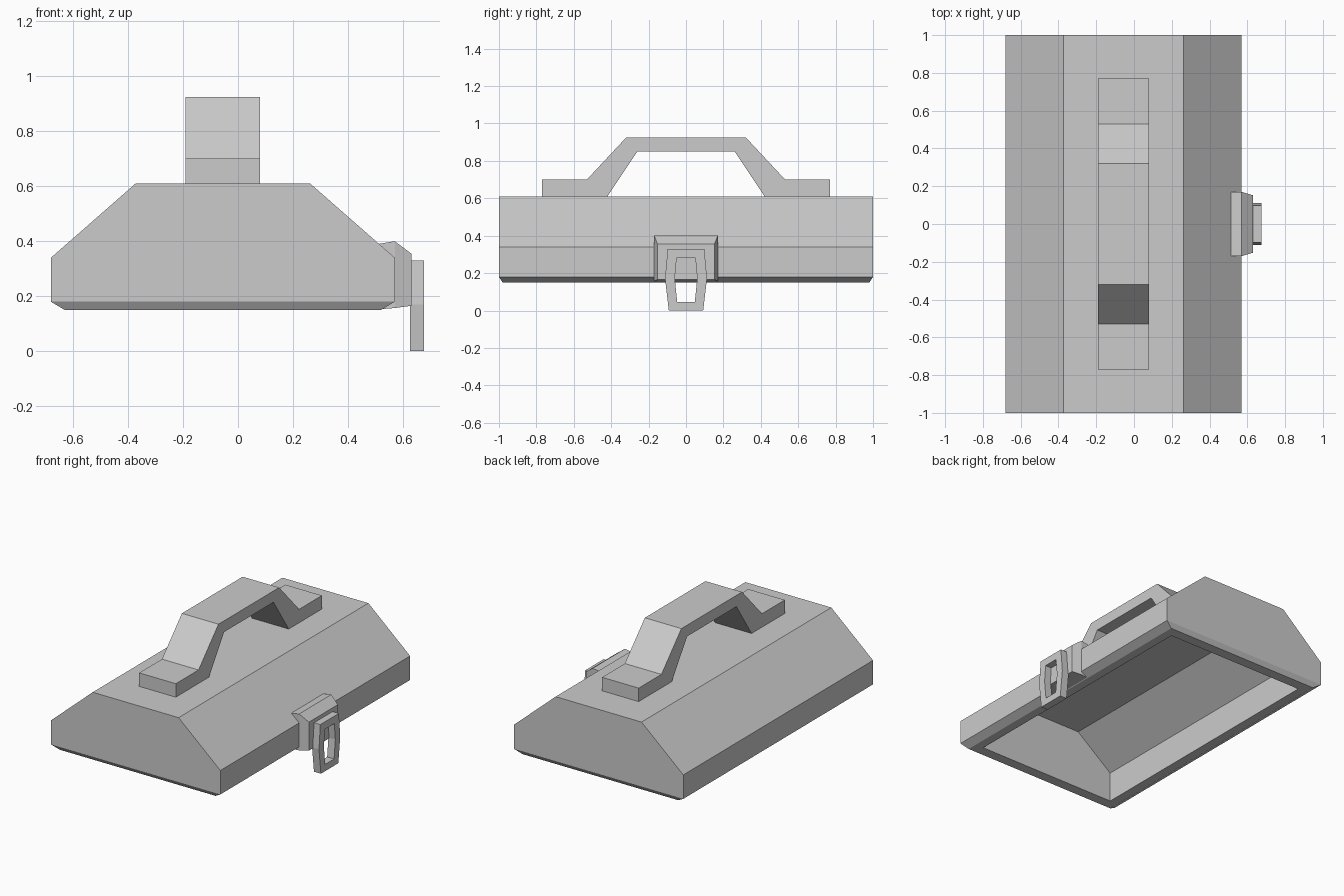
import bpy, bmesh
from mathutils import Vector

cube = bpy.data.objects.get("Cube")
if cube:
    bpy.data.objects.remove(cube, do_unlink=True)

grey = bpy.data.materials.new("plain grey")
grey.use_nodes = True
grey.diffuse_color = (0.6, 0.6, 0.6, 1)
grey.node_tree.nodes["Principled BSDF"].inputs["Base Color"].default_value = (0.6, 0.6, 0.6, 1)


def finish(name, bm):
    bmesh.ops.recalc_face_normals(bm, faces=bm.faces)
    mesh = bpy.data.meshes.new(name)
    bm.to_mesh(mesh)
    bm.free()
    mesh.materials.append(grey)
    obj = bpy.data.objects.new(name, mesh)
    bpy.context.collection.objects.link(obj)
    return obj


def loft(bm, rings, cap_start=True, cap_end=True):
    """Skin rings of points with quads; return the rings of vertices."""
    loops = [[bm.verts.new(p) for p in ring] for ring in rings]
    n = len(loops[0])
    for a, b in zip(loops, loops[1:]):
        for i in range(n):
            j = (i + 1) % n
            bm.faces.new((a[i], a[j], b[j], b[i]))
    if cap_start:
        bm.faces.new(loops[0])
    if cap_end:
        bm.faces.new(loops[-1])
    return loops


def rect(hx, hy, z, cx=-0.055):
    return [(cx + sx * hx, sy * hy, z) for sx, sy in ((-1, -1), (1, -1), (1, 1), (-1, 1))]


# Hollow lid: one skin from the ridge, around the chamfered rim, into the cavity
bm = bmesh.new()
loft(bm, [rect(0.317, 1, 0.61), rect(0.625, 1, 0.34), rect(0.625, 1, 0.18),
          rect(0.575, 0.98, 0.15), rect(0.515, 0.91, 0.15),
          rect(0.515, 0.91, 0.35), rect(0.255, 0.91, 0.55)])
# Merge the coplanar end walls into single faces
bmesh.ops.dissolve_limit(bm, angle_limit=0.01, verts=bm.verts, edges=bm.edges)
finish("lid_shell", bm)

# Handle: half outline mirrored, extruded across the lid
half = [(0.42, 0.61), (0.77, 0.61), (0.77, 0.70), (0.53, 0.70), (0.32, 0.925)]
inner = (0.26, 0.85)
outline = [inner] + half
outline += [(-y, z) for y, z in reversed(outline)]
bm = bmesh.new()
loft(bm, [[(x, y, z) for y, z in outline] for x in (-0.19, 0.08)])
finish("handle", bm)


# Latch mount: block that tapers outward
def plate(x, hy, z0, z1):
    return [(x, -hy, z0), (x, hy, z0), (x, hy, z1), (x, -hy, z1)]


bm = bmesh.new()
loft(bm, [plate(0.51, 0.17, 0.152, 0.39), plate(0.57, 0.17, 0.157, 0.40),
          plate(0.63, 0.152, 0.165, 0.355)])
finish("latch_mount", bm)


# Latch loop: six-sided ring, widest at its middle
def hexagon(x, top, mid, low, z0, z1):
    right = [(low, z0), (mid, 0.17), (top, z1)]
    return [(x, y, z) for y, z in right] + [(x, -y, z) for y, z in reversed(right)]


outer = (0.098, 0.112, 0.092, 0.0, 0.33)
hole = (0.05, 0.06, 0.047, 0.045, 0.28)
bm = bmesh.new()
sections = [hexagon(0.625, *outer), hexagon(0.676, *outer),
            hexagon(0.676, *hole), hexagon(0.625, *hole)]
loft(bm, sections + [sections[0]], False, False)
bmesh.ops.remove_doubles(bm, verts=bm.verts, dist=0.0001)
finish("latch_loop", bm)
